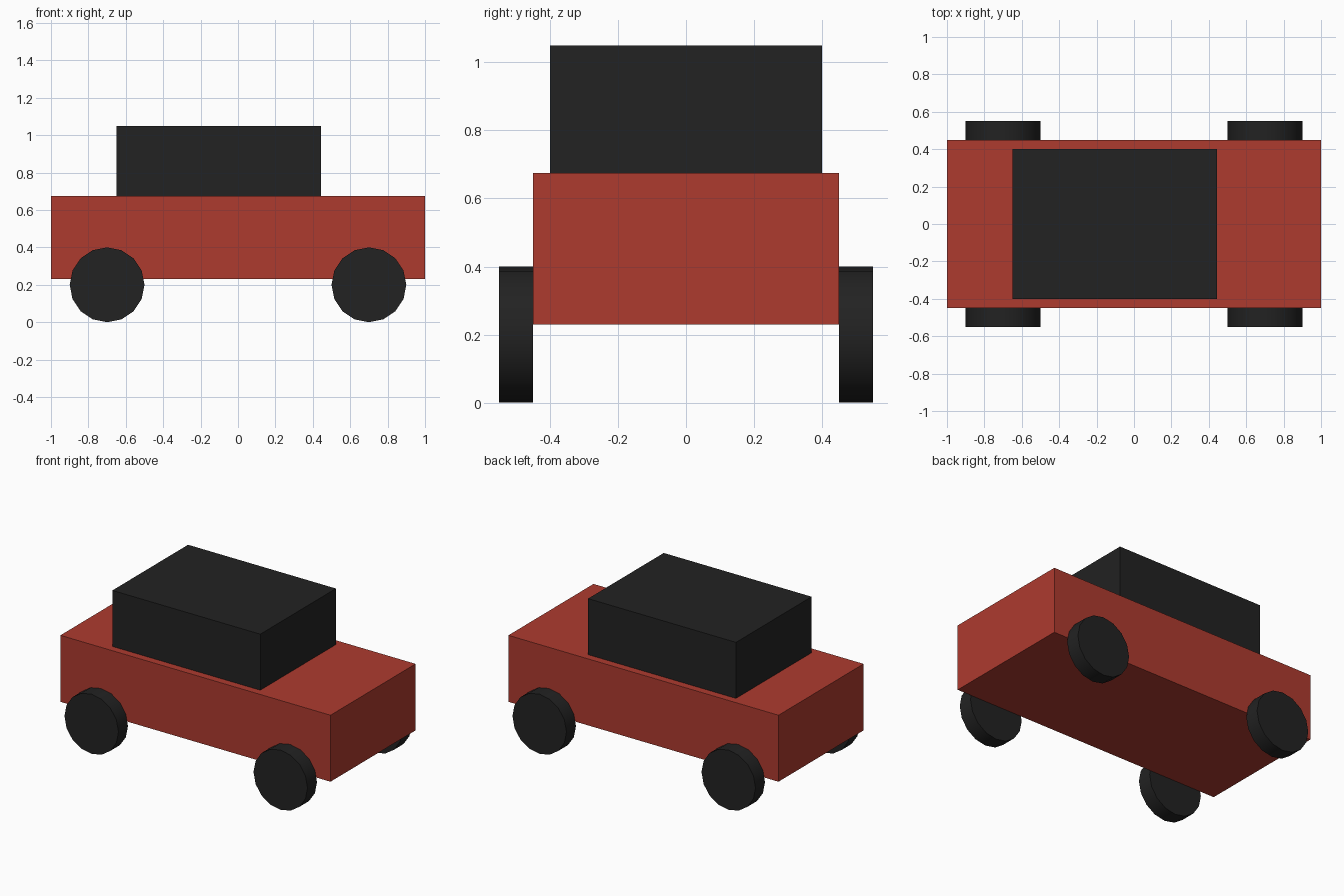
import bpy
import math

cube = bpy.data.objects.get("Cube")
if cube:
    bpy.data.objects.remove(cube, do_unlink=True)


def make_material(name, rgb):
    mat = bpy.data.materials.new(name)
    mat.use_nodes = True
    color = (*rgb, 1)
    mat.diffuse_color = color
    mat.node_tree.nodes["Principled BSDF"].inputs["Base Color"].default_value = color
    return mat


def finish(name, mat):
    obj = bpy.context.object
    obj.name = name
    obj.data.materials.append(mat)
    return obj


def box(name, low, high, mat):
    """Box between two opposite corners."""
    center = [(a + b) / 2 for a, b in zip(low, high)]
    bpy.ops.mesh.primitive_cube_add(size=1, location=center)
    obj = finish(name, mat)
    obj.scale = [b - a for a, b in zip(low, high)]
    bpy.ops.object.transform_apply(location=False, rotation=False, scale=True)


red = make_material("red paint", (0.42, 0.043, 0.028))
black = make_material("matte black", (0.016, 0.016, 0.016))

# Lower body and cabin
box("body", (-1, -0.45, 0.23), (1, 0.45, 0.675), red)
box("cabin", (-0.65, -0.4, 0.675), (0.445, 0.4, 1.05), black)

# Wheels sit flush against the body sides
for end, x in (("left", 0.7), ("right", -0.7)):
    for side, y in (("front", -0.5), ("back", 0.5)):
        bpy.ops.mesh.primitive_cylinder_add(
            vertices=16, radius=0.2, depth=0.1,
            location=(x, y, 0.2), rotation=(math.pi / 2, 0, 0))
        finish(f"{side}_{end}_wheel", black)
        bpy.ops.object.shade_smooth_by_angle(angle=math.radians(30))
